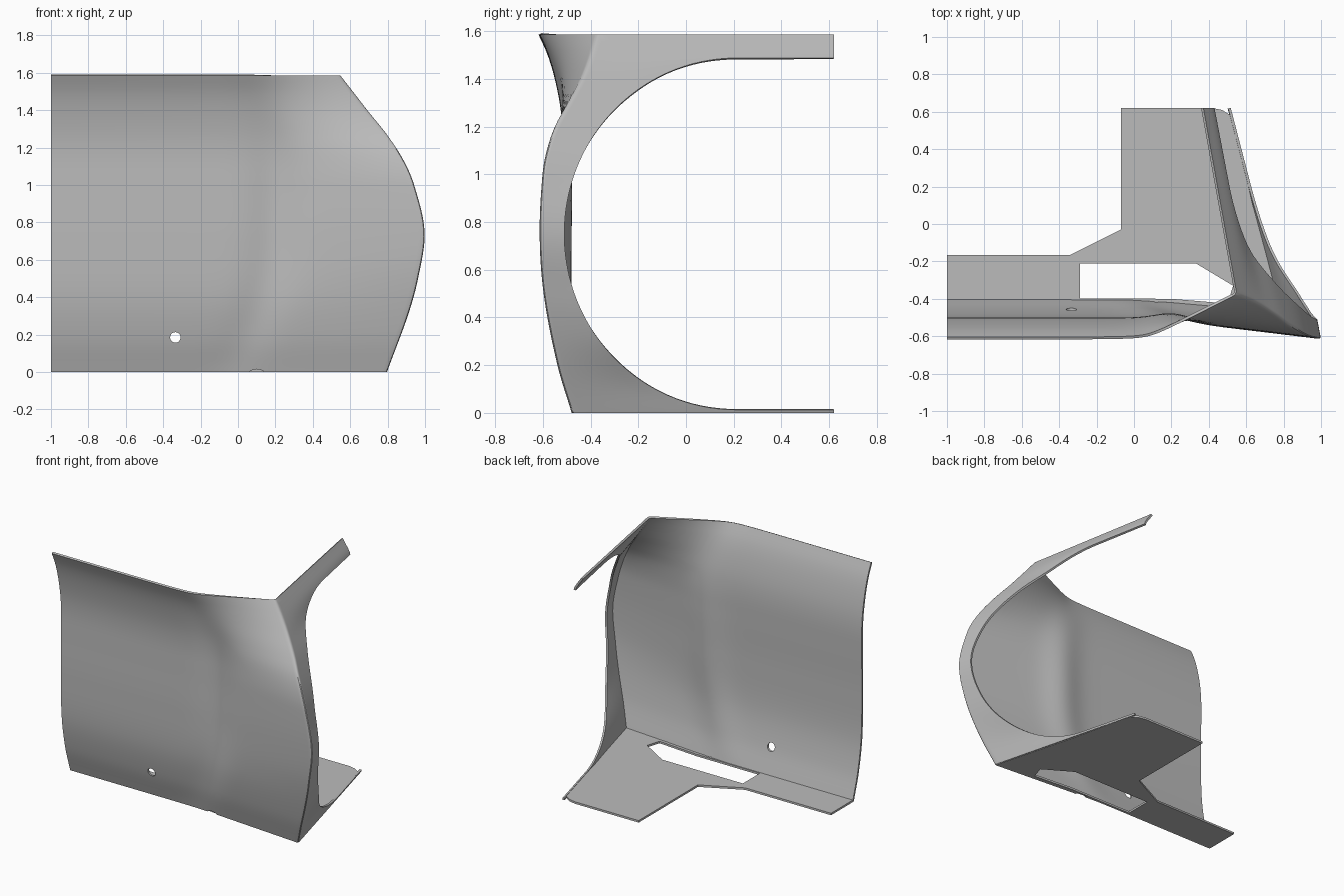
import bpy, bmesh, math

if "Cube" in bpy.data.objects:
    bpy.data.objects.remove(bpy.data.objects["Cube"], do_unlink=True)

TOP, BACK, THICK = 1.585, 0.62, 0.014

grey = bpy.data.materials.new("plain grey")
grey.use_nodes = True
grey.diffuse_color = (0.5, 0.5, 0.5, 1)
grey.node_tree.nodes["Principled BSDF"].inputs["Base Color"].default_value = (0.5, 0.5, 0.5, 1)


def curve_at(points, z):
    """Smooth interpolation through (z, value) pairs."""
    z = min(max(z, points[0][0]), points[-1][0])
    n = len(points)

    def slope(i):
        a, b = points[max(i - 1, 0)], points[min(i + 1, n - 1)]
        return (b[1] - a[1]) / (b[0] - a[0])
    i = 0
    while i < n - 2 and z > points[i + 1][0]:
        i += 1
    (z0, v0), (z1, v1) = points[i], points[i + 1]
    h = z1 - z0
    t = (z - z0) / h
    return ((2*t**3 - 3*t**2 + 1) * v0 + (t**3 - 2*t**2 + t) * h * slope(i)
            + (3*t**2 - 2*t**3) * v1 + (t**3 - t**2) * h * slope(i + 1))


# Height profiles: far panel depth, corner edge, wall slant, crease position
PANEL_Y = [(0, -.415), (.18, -.47), (.4, -.508), (.7, -.518), (1, -.515),
           (1.15, -.515), (1.27, -.525), (1.4, -.55), (1.5, -.58), (TOP, -.618)]
EDGE_X = [(0, .8), (.3, .91), (.5, .965), (.75, 1), (1, .945), (1.13, .89),
          (1.27, .8), (1.4, .695), (TOP, .55)]
EDGE_Y = [(0, -.48), (.2, -.54), (.5, -.598), (.75, -.615), (1, -.603), (1.1, -.585),
          (1.2, -.55), (1.29, -.5), (1.4, -.44), (1.5, -.4), (TOP, -.375)]
SLANT = [(0, .26), (.13, .26), (.33, .17), (.75, .2), (1.36, .27), (1.49, .19), (TOP, .18)]
CREASE_X = [(0, -.03), (.2, .07), (.5, .17), (.8, .2), (1.2, .19), (TOP, .08)]


def panel_point(u, z):
    edge = curve_at(EDGE_X, z)
    x = -1 + (edge + 1) * u
    crease = curve_at(CREASE_X, z)

    def ramp(d):
        return (d + math.sqrt(d * d + .006)) / 2
    far = curve_at(PANEL_Y, z)
    base = ramp(-1 - crease)
    f = (ramp(x - crease) - base) / (ramp(edge - crease) - base)
    groove = .03 * math.sin(math.pi * z / TOP) * math.exp(-((x - crease) / .13) ** 2)
    return x, far + (curve_at(EDGE_Y, z) - far) * f + groove * (1 - u ** 8), z


def wall_point(y, z):
    return curve_at(EDGE_X, z) - curve_at(SLANT, z) * (y - curve_at(EDGE_Y, z)), y, z


def add_grid(bm, rows):
    verts = [[bm.verts.new(p) for p in row] for row in rows]
    for a, b in zip(verts, verts[1:]):
        for i in range(len(a) - 1):
            bm.faces.new((a[i], a[i + 1], b[i + 1], b[i]))


def finish(ob):
    bpy.ops.object.select_all(action='DESELECT')
    ob.select_set(True)
    bpy.context.view_layer.objects.active = ob
    bpy.ops.object.convert(target='MESH')
    bpy.ops.object.shade_smooth_by_angle(angle=math.radians(32))


# Front panel
bm = bmesh.new()
ROWS, COLS = 48, 56
heights = [TOP * i / ROWS for i in range(ROWS + 1)]
add_grid(bm, [[panel_point(c / COLS, z) for c in range(COLS + 1)] for z in heights])

# Side frame: outer outline paired with the round opening, from floor to top rail
CY, CZ, RY, RZ = .21, .75, .72, .737


def opening(deg):
    a = math.radians(deg)
    return CY + RY * math.cos(a), CZ + RZ * math.sin(a)


def mix(a, b, t):
    return a + (b - a) * t


pairs = []
for i in range(5):
    y = mix(BACK, CY, i / 5)
    pairs.append(((y, 0), (y, CZ - RZ)))
for i in range(12):
    pairs.append(((mix(CY, curve_at(EDGE_Y, 0), i / 12), 0), opening(mix(270, 235, i / 12))))
for i, z in enumerate(heights):
    pairs.append(((curve_at(EDGE_Y, z), z), opening(mix(235, 125, i / ROWS))))
for i in range(1, 13):
    pairs.append(((mix(curve_at(EDGE_Y, TOP), CY, i / 12), TOP), opening(mix(125, 90, i / 12))))
for i in range(1, 6):
    y = mix(CY, BACK, i / 5)
    pairs.append(((y, TOP), (y, CZ + RZ)))
STEPS = 8
add_grid(bm, [[wall_point(mix(o[0], n[0], k / STEPS), mix(o[1], n[1], k / STEPS))
               for k in range(STEPS + 1)] for o, n in pairs])
bmesh.ops.remove_doubles(bm, verts=bm.verts, dist=.0005)
mesh = bpy.data.meshes.new("front_and_side_shell")
bm.to_mesh(mesh)
bm.free()
mesh.materials.append(grey)
shell = bpy.data.objects.new("front_and_side_shell", mesh)
bpy.context.collection.objects.link(shell)

bevel = shell.modifiers.new("corner_round", 'BEVEL')
bevel.width, bevel.segments = .015, 3
bevel.limit_method, bevel.angle_limit = 'ANGLE', math.radians(45)
solid = shell.modifiers.new("sheet_thickness", 'SOLIDIFY')
solid.thickness, solid.offset = THICK, -1

# Round hole and small notch at the bottom edge
cutters = []
for x, z, r in ((-.335, .185, .028), (.1, -.05, .065)):
    bpy.ops.mesh.primitive_cylinder_add(vertices=32, radius=r, depth=.3,
                                        location=(x, -.45, z), rotation=(math.pi / 2, 0, 0))
    cutter = bpy.context.object
    cutter.name = "hole_cutter"
    cutter.hide_render = True
    cutters.append(cutter)
    cut = shell.modifiers.new("hole", 'BOOLEAN')
    cut.operation, cut.object, cut.solver = 'DIFFERENCE', cutter, 'EXACT'
finish(shell)
for cutter in cutters:
    bpy.data.objects.remove(cutter, do_unlink=True)

# Floor plate with its cut-out
outline = [(-1, -.405), (-1, -.165), (-.34, -.165), (-.07, -.03), (-.07, BACK), (.42, BACK),
           (.47, .61), (.51, .585), (.535, .54), (.63, .12), (.79, -.472), (.2, -.42), (-.05, -.405)]
cutout = [(-.29, -.21), (.33, -.21), (.53, -.33), (.5, -.425), (.2, -.4), (-.29, -.398)]
data = bpy.data.curves.new("floor_plate", 'CURVE')
data.dimensions, data.fill_mode, data.extrude = '2D', 'BOTH', THICK / 2
for loop in (outline, cutout):
    spline = data.splines.new('POLY')
    spline.points.add(len(loop) - 1)
    for p, (x, y) in zip(spline.points, loop):
        p.co = (x, y, 0, 1)
    spline.use_cyclic_u = True
data.materials.append(grey)
floor = bpy.data.objects.new("floor_plate", data)
floor.location.z = THICK / 2
bpy.context.collection.objects.link(floor)
finish(floor)
